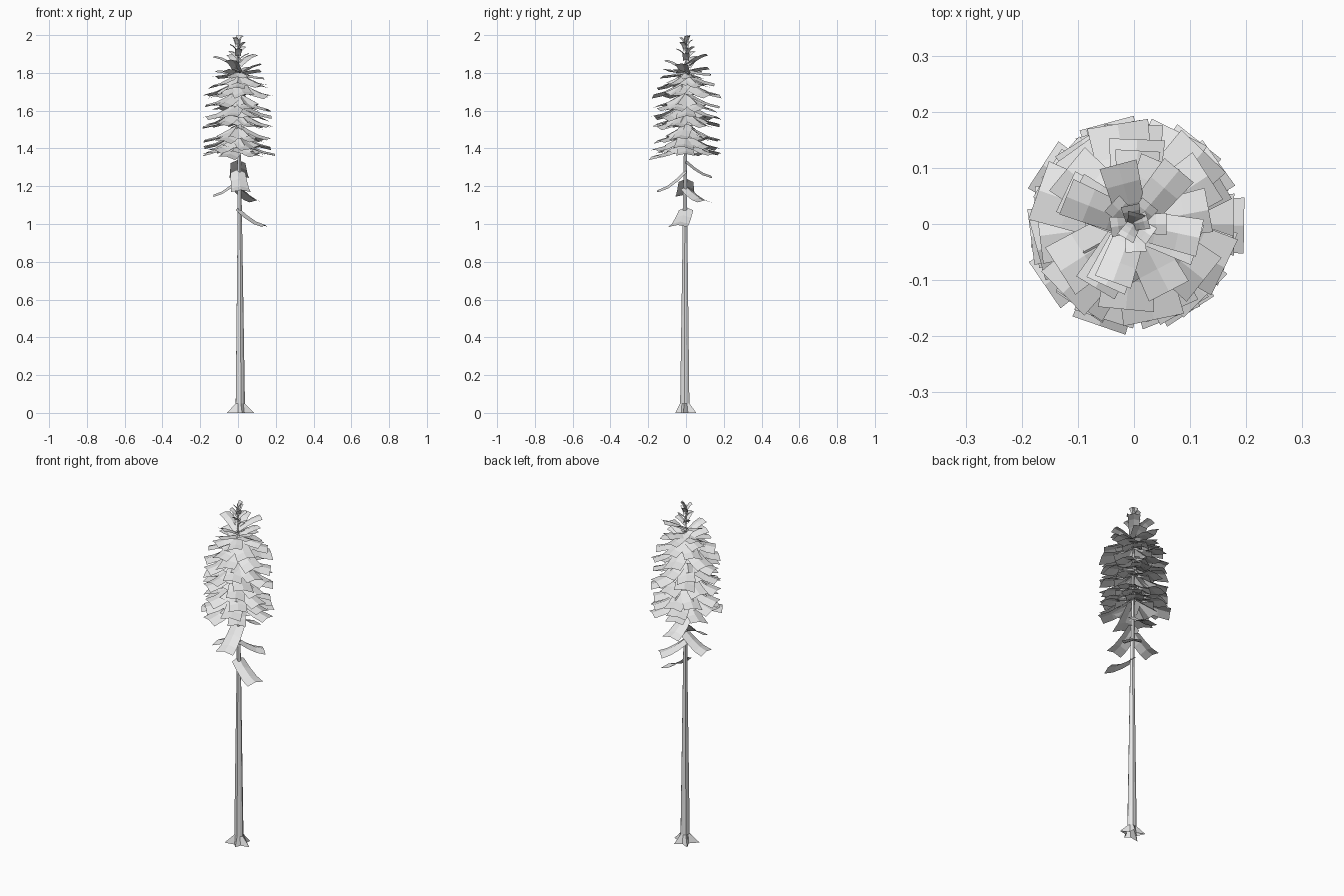
import bpy, bmesh, math, random
from mathutils import Matrix, Vector

random.seed(11)
if "Cube" in bpy.data.objects:
    bpy.data.objects.remove(bpy.data.objects["Cube"], do_unlink=True)

grey = bpy.data.materials.new("light_grey")
grey.use_nodes = True
grey.diffuse_color = (0.8, 0.8, 0.8, 1)
grey.node_tree.nodes["Principled BSDF"].inputs["Base Color"].default_value = (0.8, 0.8, 0.8, 1)


def finish(bm, name):
    mesh = bpy.data.meshes.new(name)
    bm.to_mesh(mesh)
    bm.free()
    mesh.materials.append(grey)
    obj = bpy.data.objects.new(name, mesh)
    bpy.context.collection.objects.link(obj)


def add_ring(bm, centre, z, sides, turn, radius):
    verts = []
    for i in range(sides):
        a = math.radians(turn) + math.tau * i / sides
        r = radius(i)
        verts.append(bm.verts.new((centre[0] + r * math.cos(a), centre[1] + r * math.sin(a), z)))
    return verts


def bridge(bm, low, high):
    for i in range(len(low)):
        j = (i + 1) % len(low)
        bm.faces.new((low[i], low[j], high[j], high[i]))


# Trunk: tapered ten-sided loft, open below, that flares into five pointed roots
ROOTS = [0.073, 0.065, 0.072, 0.080, 0.053]
bm = bmesh.new()
rings = [add_ring(bm, (0.012, -0.004), 0, 10, -8, lambda i: 0.03 if i % 2 else ROOTS[i // 2])]
for z, r, cx in [(0.05, 0.026, 0.011), (0.55, 0.019, 0.010), (1.05, 0.012, 0.009),
                 (1.4, 0.009, 0.005), (1.97, 0.002, 0)]:
    rings.append(add_ring(bm, (cx, -cx / 2), z, 10, -8, lambda i: r * (0.9 if i % 2 else 1)))
for low, high in zip(rings, rings[1:]):
    bridge(bm, low, high)
bm.faces.new(rings[-1])
finish(bm, "trunk")


# Bough: a creased strip that leaves the trunk steeply and levels out
def add_bough(bm, angle, z_start, z_tip, length, width, roll=0):
    turn = Matrix.Rotation(math.radians(angle), 4, "Z")
    rows = []
    for t in (0, 0.33, 0.67, 1):
        z = z_start + (z_tip - z_start) * (1 - (1 - t) ** 1.5)
        half = width / 2 * (0.75 + 0.25 * t)
        row = []
        for s in (-1, 0, 1):
            sag = -0.17 * width * abs(s) * (1 - 0.4 * t)
            p = Vector((length * t, s * half, z + sag + s * half * roll))
            row.append(bm.verts.new(turn @ p))
        rows.append(row)
    for a, b in zip(rows, rows[1:]):
        for i in range(2):
            bm.faces.new((a[i], b[i], b[i + 1], a[i + 1]))


# Sparse lower boughs
bm = bmesh.new()
for angle, z_start, z_tip, length in [(-17, 1.09, 0.995, 0.15), (45, 1.20, 1.125, 0.14),
                                      (182, 1.24, 1.155, 0.13), (-84, 1.29, 1.18, 0.15),
                                      (87, 1.34, 1.255, 0.135)]:
    add_bough(bm, angle, z_start, z_tip, length, 0.105)
finish(bm, "lower_boughs")

# Crown whorls: start height, tip height, reach, count, width
WHORLS = [(1.45, 1.37, 0.195, 7, 0.10), (1.48, 1.40, 0.18, 6, 0.11),
          (1.53, 1.45, 0.178, 7, 0.10), (1.60, 1.52, 0.185, 7, 0.10),
          (1.64, 1.56, 0.185, 6, 0.11), (1.70, 1.62, 0.178, 7, 0.10),
          (1.76, 1.68, 0.18, 6, 0.11), (1.80, 1.735, 0.158, 6, 0.10),
          (1.81, 1.785, 0.135, 5, 0.08), (1.80, 1.82, 0.125, 4, 0.075)]
bm = bmesh.new()
for k, (z_start, z_tip, reach, count, width) in enumerate(WHORLS):
    for i in range(count):
        angle = k * 47 + 360 * i / count + random.uniform(-9, 9)
        lift = random.uniform(-0.013, 0.013)
        add_bough(bm, angle, z_start + lift, z_tip + lift, reach * random.uniform(0.95, 1.01),
                  width, random.uniform(-0.2, 0.2))
finish(bm, "crown_boughs")

# Pleated webs that join the boughs of each drooping whorl
bm = bmesh.new()
for k, (z_start, z_tip, reach, count, width) in enumerate(WHORLS[:8]):
    drop = z_start - z_tip
    inner = add_ring(bm, (0, 0), z_start - 0.01, 2 * count, k * 47, lambda i: 0.012)
    outer = add_ring(bm, (0, 0), z_start - 0.8 * drop, 2 * count, k * 47,
                     lambda i: reach * (0.55 if i % 2 else 0.66))
    for v in outer[1::2]:
        v.co.z -= 0.015
    bridge(bm, outer, inner)
finish(bm, "crown_webs")

# Upturned boughs above the crown
bm = bmesh.new()
for angle, z_tip, length in [(158, 1.89, 0.13), (105, 1.90, 0.11), (50, 1.90, 0.125),
                             (-12, 1.85, 0.12), (-110, 1.87, 0.11)]:
    add_bough(bm, angle, z_tip - 0.055, z_tip, length, 0.068)
finish(bm, "upturned_boughs")

# Small upright tufts at the tip
bm = bmesh.new()
for k in range(9):
    z = 1.87 + 0.012 * k
    add_bough(bm, k * 137, z, min(z + 0.035, 1.998), 0.058 - 0.004 * k, 0.04 - 0.001 * k)
add_bough(bm, 75, 1.955, 2.0, 0.02, 0.032)
finish(bm, "top_tufts")
